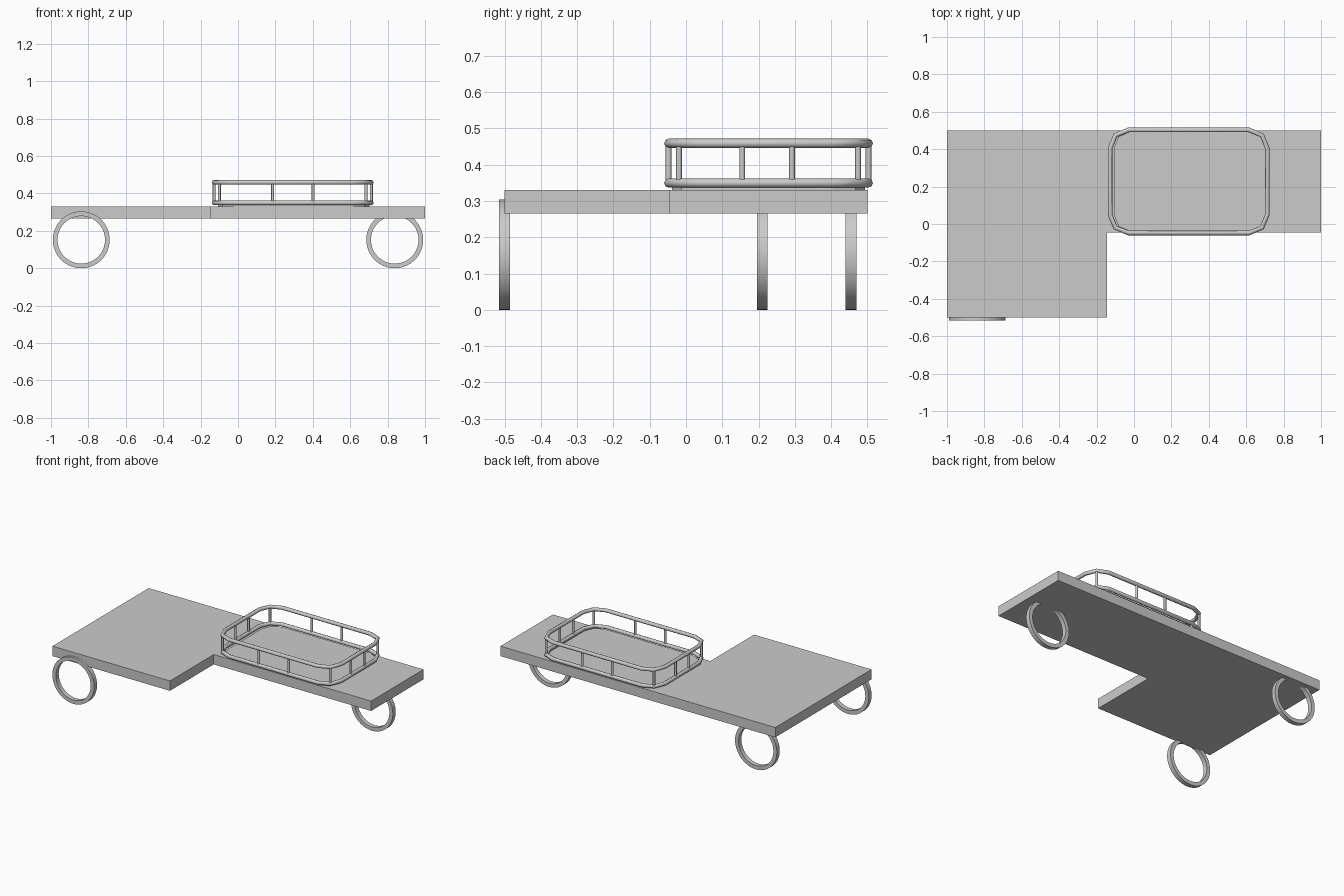
import bpy, bmesh
from math import pi, sin, cos

if "Cube" in bpy.data.objects:
    bpy.data.objects.remove(bpy.data.objects["Cube"])


def finish(name, bm, smooth=False):
    bmesh.ops.recalc_face_normals(bm, faces=bm.faces)
    me = bpy.data.meshes.new(name)
    bm.to_mesh(me)
    bm.free()
    ob = bpy.data.objects.new(name, me)
    bpy.context.collection.objects.link(ob)
    if smooth:
        bpy.ops.object.select_all(action='DESELECT')
        ob.select_set(True)
        bpy.context.view_layer.objects.active = ob
        bpy.ops.object.shade_smooth_by_angle(angle=pi / 6)
    return ob


def slab(name, outline, z0, z1):
    bm = bmesh.new()
    face = bm.faces.new([bm.verts.new((x, y, z0)) for x, y in outline])
    ext = bmesh.ops.extrude_face_region(bm, geom=[face], use_keep_orig=True)
    top = [v for v in ext['geom'] if isinstance(v, bmesh.types.BMVert)]
    bmesh.ops.translate(bm, verts=top, vec=(0, 0, z1 - z0))
    return finish(name, bm)


def rounded_rect(x0, x1, y0, y1, r, seg=2):
    corners = [(x1 - r, y1 - r), (x0 + r, y1 - r), (x0 + r, y0 + r), (x1 - r, y0 + r)]
    return [(cx + r * cos(a), cy + r * sin(a))
            for i, (cx, cy) in enumerate(corners)
            for a in [(i + k / seg) * pi / 2 for k in range(seg + 1)]]


def ring_wheel(name, x, y, r_out=0.152, r_in=0.127, width=0.03, n=64):
    bm = bmesh.new()
    section = [(r_out, -width / 2), (r_out, width / 2), (r_in, width / 2), (r_in, -width / 2)]
    rows = [[bm.verts.new((x + r * cos(2 * pi * i / n), y + d, r_out + r * sin(2 * pi * i / n)))
             for r, d in section] for i in range(n)]
    for i in range(n):
        a, b = rows[i], rows[(i + 1) % n]
        for k in range(4):
            j = (k + 1) % 4
            bm.faces.new((a[k], a[j], b[j], b[k]))
    return finish(name, bm, True)


def tube(name, points, radius, cyclic):
    cu = bpy.data.curves.new(name, 'CURVE')
    cu.dimensions = '3D'
    cu.bevel_depth = radius
    cu.bevel_resolution = 2
    cu.use_fill_caps = True
    sp = cu.splines.new('POLY')
    sp.points.add(len(points) - 1)
    for p, co in zip(sp.points, points):
        p.co = (*co, 1)
    sp.use_cyclic_u = cyclic
    ob = bpy.data.objects.new(name, cu)
    bpy.context.collection.objects.link(ob)
    bpy.ops.object.select_all(action='DESELECT')
    ob.select_set(True)
    bpy.context.view_layer.objects.active = ob
    bpy.ops.object.convert(target='MESH')
    return ob


# L-shaped deck
slab("deck", [(-1, -0.5), (-0.145, -0.5), (-0.145, -0.045), (1, -0.045), (1, 0.5), (-1, 0.5)],
     0.265, 0.33)

# Three open ring wheels
ring_wheel("front_left_wheel", -0.838, -0.5)
ring_wheel("back_left_wheel", -0.838, 0.455)
ring_wheel("right_wheel", 0.838, 0.21)

# Basket floor and two rails
X0, X1, Y0, Y1, R = -0.128, 0.713, -0.048, 0.503, 0.098
slab("basket_floor", rounded_rect(X0 + 0.02, X1 - 0.01, Y0 + 0.01, Y1 - 0.01, R - 0.01), 0.33, 0.339)
rail = rounded_rect(X0, X1, Y0, Y1, R)
LOW, HIGH = 0.3495, 0.459
tube("lower_rail", [(x, y, LOW) for x, y in rail], 0.0125, True)
tube("upper_rail", [(x, y, HIGH) for x, y in rail], 0.0125, True)

# Posts: one per corner, two per side
posts = [rail[i] for i in (1, 4, 7, 10)]
posts += [(x, y) for x in (0.185, 0.402) for y in (Y0, Y1)]
posts += [(x, y) for x in (X0, X1) for y in (0.155, 0.292)]
for x, y in posts:
    tube("basket_post", [(x, y, LOW), (x, y, HIGH)], 0.008, False)
